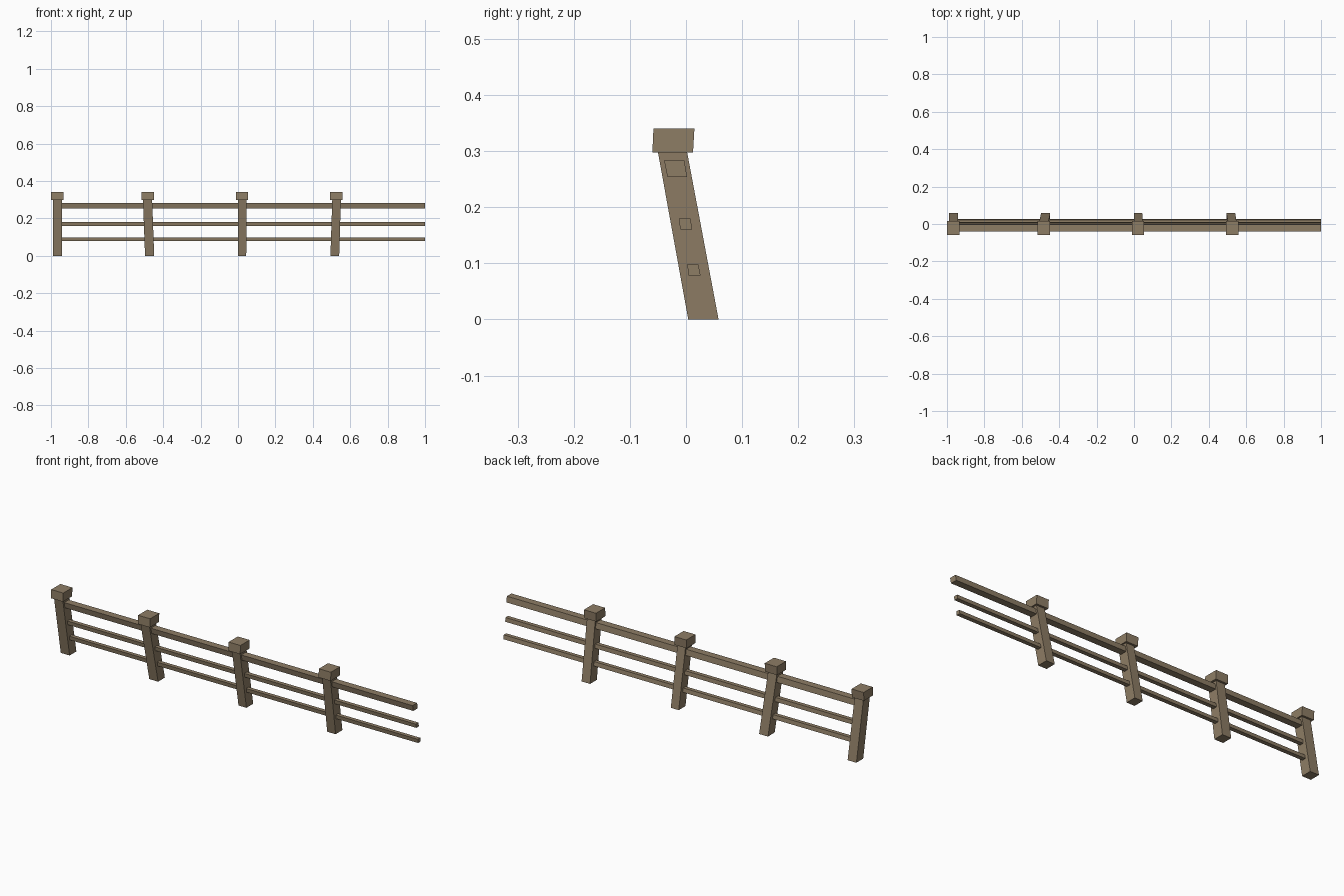
import bpy, bmesh

if "Cube" in bpy.data.objects:
    bpy.data.objects.remove(bpy.data.objects["Cube"])

wood = bpy.data.materials.new("weathered_wood")
wood.diffuse_color = (0.27, 0.205, 0.13, 1)
wood.use_nodes = True
wood.node_tree.nodes["Principled BSDF"].inputs["Base Color"].default_value = wood.diffuse_color


def prism(name, low, high):
    """Six-sided block between two z-level rectangles (x0, x1, y0, y1, z)."""
    bm = bmesh.new()
    rings = []
    for x0, x1, y0, y1, z in (low, high):
        rings.append([bm.verts.new((x, y, z))
                      for x, y in ((x0, y0), (x1, y0), (x1, y1), (x0, y1))])
    a, b = rings
    bm.faces.new(a[::-1])
    bm.faces.new(b)
    for i in range(4):
        j = (i + 1) % 4
        bm.faces.new((a[i], a[j], b[j], b[i]))
    me = bpy.data.meshes.new(name)
    bm.to_mesh(me)
    bm.free()
    me.materials.append(wood)
    ob = bpy.data.objects.new(name, me)
    bpy.context.collection.objects.link(ob)
    return ob


# Leaning posts with block caps: bottom x range, top x range, cap x range
posts = [
    ((-0.990, -0.941), (-0.990, -0.941), (-1.000, -0.933)),
    ((-0.497, -0.448), (-0.508, -0.459), (-0.516, -0.449)),
    ((0.000, 0.044), (0.001, 0.046), (-0.012, 0.054)),
    ((0.494, 0.541), (0.504, 0.550), (0.491, 0.558)),
]
for i, (bot, top, cap) in enumerate(posts, 1):
    prism(f"post_{i}", (*bot, 0.004, 0.058, 0), (*top, -0.050, 0.002, 0.298))
    prism(f"post_cap_{i}", (*cap, -0.060, 0.0125, 0.297),
          (*cap, -0.058, 0.015, 0.34))

# Sheared rails running from inside the first post past the last one
rails = [
    ("top_rail", (-0.033, 0.002, 0.254), (-0.039, -0.003, 0.283)),
    ("middle_rail", (-0.010, 0.011, 0.160), (-0.013, 0.008, 0.180)),
    ("lower_rail", (0.005, 0.026, 0.078), (0.002, 0.022, 0.098)),
]
for name, low, high in rails:
    prism(name, (-0.965, 1.0, *low), (-0.965, 1.0, *high))
